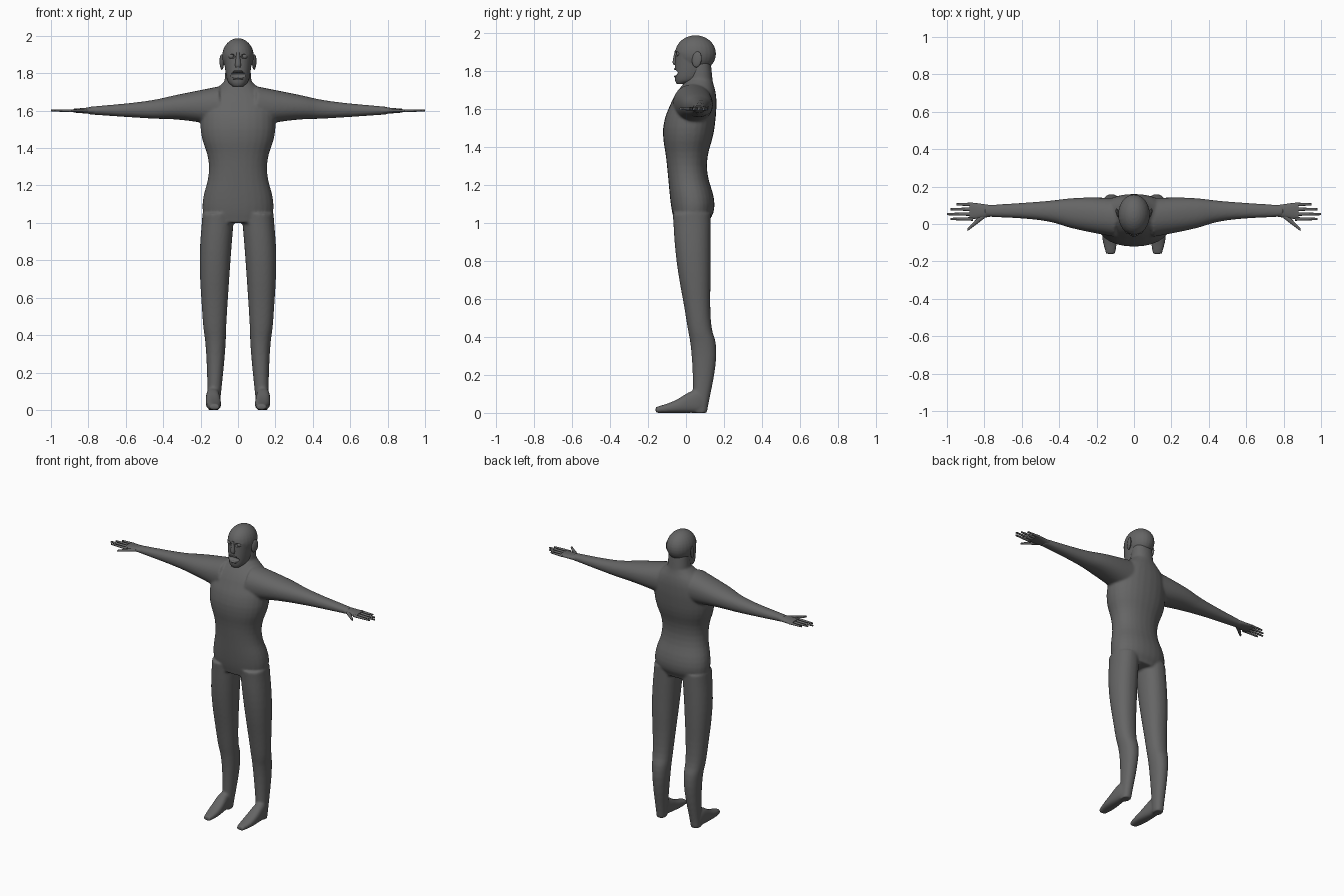
import bpy, bmesh, math
from mathutils import Vector, Matrix

cube = bpy.data.objects.get("Cube")
if cube:
    bpy.data.objects.remove(cube, do_unlink=True)

grey = bpy.data.materials.new("dark grey")
grey.use_nodes = True
shade = 0.13
grey.diffuse_color = (shade, shade, shade, 1)
grey.node_tree.nodes["Principled BSDF"].inputs["Base Color"].default_value = grey.diffuse_color

SIDES = {"left": 1, "right": -1}
HAND_HEIGHT = 1.6


def interpolate(sections, steps=6):
    """Smooth run of sections through the given ones."""
    keys = [Vector(section) for section in sections]
    last = len(keys) - 1
    result = []
    for i in range(last):
        start, end = keys[i], keys[i + 1]
        leaving = (end - keys[max(i - 1, 0)]) / 2
        arriving = (keys[min(i + 2, last)] - start) / 2
        for step in range(steps):
            t = step / steps
            bulge = t * (1 - t)
            ease = t * t * (3 - 2 * t)
            result.append((start + leaving * bulge).lerp(end - arriving * bulge, ease))
    return result + [keys[last]]


def rounded(value, power):
    return math.copysign(abs(value) ** (2 / power), value)


def loft(bm, axis, sections, side=1, power=2.2, sides=28):
    """Closed tube; a section is its position, then min and max on the other two axes."""
    rings = []
    for position, a_min, a_max, b_min, b_max in interpolate(sections):
        ring = []
        for i in range(sides):
            angle = math.tau * i / sides
            a = (a_min + a_max + (a_max - a_min) * rounded(math.cos(angle), power)) / 2
            b = (b_min + b_max + (b_max - b_min) * rounded(math.sin(angle), power)) / 2
            x, y, z = {"x": (position, a, b), "y": (a, position, b), "z": (a, b, position)}[axis]
            ring.append(bm.verts.new((x * side, y, z)))
        rings.append(ring)
    for lower, upper in zip(rings, rings[1:]):
        for i in range(sides):
            j = (i + 1) % sides
            bm.faces.new((lower[i], lower[j], upper[j], upper[i]))
    bm.faces.new(rings[0])
    bm.faces.new(rings[-1])


def column(bm, sections):
    """Upright symmetric tube from height, half width, front and back."""
    loft(bm, "z", [(z, -half, half, front, back) for z, half, front, back in sections])


def finger(bm, side, sections, sides=14):
    """Flat tube from reach, centre, half width and half thickness."""
    loft(bm, "x", [(x, y - half, y + half, HAND_HEIGHT - thick, HAND_HEIGHT + thick)
                   for x, y, half, thick in sections], side, sides=sides)


def ball(bm, centre, radii, turn=Matrix()):
    place = Matrix.Translation(centre) @ turn @ Matrix.Diagonal((*radii, 1))
    bmesh.ops.create_uvsphere(bm, u_segments=24, v_segments=16, radius=1, matrix=place)


def finish(name, bm):
    bmesh.ops.recalc_face_normals(bm, faces=bm.faces)
    mesh = bpy.data.meshes.new(name)
    bm.to_mesh(mesh)
    bm.free()
    mesh.materials.append(grey)
    part = bpy.data.objects.new(name, mesh)
    bpy.context.collection.objects.link(part)
    bpy.ops.object.select_all(action="DESELECT")
    part.select_set(True)
    bpy.context.view_layer.objects.active = part
    bpy.ops.object.shade_smooth_by_angle(angle=math.radians(50))
    return part


def fuse(part, voxel):
    """Merge overlapping volumes into one soft skin."""
    skin = part.modifiers.new("fuse", "REMESH")
    skin.mode = "VOXEL"
    skin.voxel_size = voxel
    skin.use_smooth_shade = True
    soften = part.modifiers.new("soften", "SMOOTH")
    soften.iterations = 5


# Body: trunk, neck, arms, legs and feet in one skin
bm = bmesh.new()
column(bm, [(1, 0.17, -0.06, 0.12), (1.1, 0.19, -0.08, 0.15), (1.3, 0.155, -0.1, 0.11),
            (1.5, 0.2, -0.12, 0.15), (1.65, 0.18, -0.07, 0.16), (1.75, 0.08, 0, 0.14)])
column(bm, [(1.65, 0.08, 0, 0.15), (1.85, 0.065, 0.02, 0.13)])
arm = [(0.1, -0.07, 0.14, 1.52, 1.73), (0.3, -0.03, 0.14, 1.55, 1.69),
       (0.5, 0.02, 0.12, 1.56, 1.65), (0.8, 0.04, 0.1, 1.58, 1.62)]
leg = [(0, 0.1, 0.16, 0.04, 0.11), (0.3, 0.07, 0.17, 0.03, 0.16), (0.5, 0.06, 0.19, 0, 0.13),
       (0.8, 0.04, 0.205, -0.05, 0.13), (1.05, 0.02, 0.19, -0.07, 0.13)]
foot = [(0.11, 0.11, 0.15, 0, 0.07), (0.05, 0.1, 0.17, 0, 0.12),
        (-0.07, 0.09, 0.17, 0, 0.06), (-0.16, 0.1, 0.15, 0, 0.03)]
for side in SIDES.values():
    loft(bm, "x", arm, side)
    loft(bm, "z", leg, side)
    loft(bm, "y", foot, side, power=2.6)
fuse(finish("body", bm), voxel=0.0075)

# Hands: palm, four fingers and a slanted thumb
for label, side in SIDES.items():
    bm = bmesh.new()
    finger(bm, side, [(0.76, 0.07, 0.03, 0.02), (0.83, 0.07, 0.04, 0.014), (0.88, 0.07, 0.045, 0.01)], sides=28)
    for i, tip in enumerate((0.95, 0.98, 1, 0.98)):
        y = 0.105 - 0.026 * i
        finger(bm, side, [(0.86, y, 0.01, 0.008), (tip, y, 0.006, 0.005)])
    finger(bm, side, [(0.8, 0.05, 0.02, 0.01), (0.89, -0.03, 0.008, 0.006)])
    finish(label + "_hand", bm)

# Head: cranium fused with the jaw, then cut for mouth and eye sockets
bm = bmesh.new()
ball(bm, (0, 0.05, 1.89), (0.085, 0.108, 0.097))
column(bm, [(1.73, 0.03, -0.05, 0), (1.77, 0.06, -0.06, 0.1), (1.9, 0.078, -0.056, 0.13)])
head = finish("head", bm)
fuse(head, voxel=0.005)
bm = bmesh.new()
ball(bm, (0, -0.06, 1.79), (0.05, 0.03, 0.017))
for side in SIDES.values():
    ball(bm, (side * 0.036, -0.052, 1.89), (0.021, 0.014, 0.013))
cutter = finish("face_cutter", bm)
cutter.hide_render = True
openings = head.modifiers.new("openings", "BOOLEAN")
openings.object = cutter
bpy.context.view_layer.objects.active = head
for name in [modifier.name for modifier in head.modifiers]:
    bpy.ops.object.modifier_apply(modifier=name)
bpy.data.objects.remove(cutter, do_unlink=True)

# Nose and lips
bm = bmesh.new()
column(bm, [(1.83, 0.013, -0.065, -0.04), (1.85, 0.015, -0.07, -0.04), (1.91, 0.008, -0.058, -0.04)])
finish("nose", bm)
for label, z in (("lower", 1.77), ("upper", 1.81)):
    bm = bmesh.new()
    ball(bm, (0, -0.052, z), (0.028, 0.012, 0.006))
    finish(label + "_lip", bm)

# Eyes and ears
for label, side in SIDES.items():
    bm = bmesh.new()
    ball(bm, (side * 0.036, -0.037, 1.89), (0.014, 0.014, 0.014))
    finish(label + "_eye", bm)
    bm = bmesh.new()
    tilt = Matrix.Rotation(side * -0.3, 4, "Z") @ Matrix.Rotation(-0.15, 4, "X")
    ball(bm, (side * 0.087, 0.057, 1.86), (0.009, 0.026, 0.042), tilt)
    finish(label + "_ear", bm)
